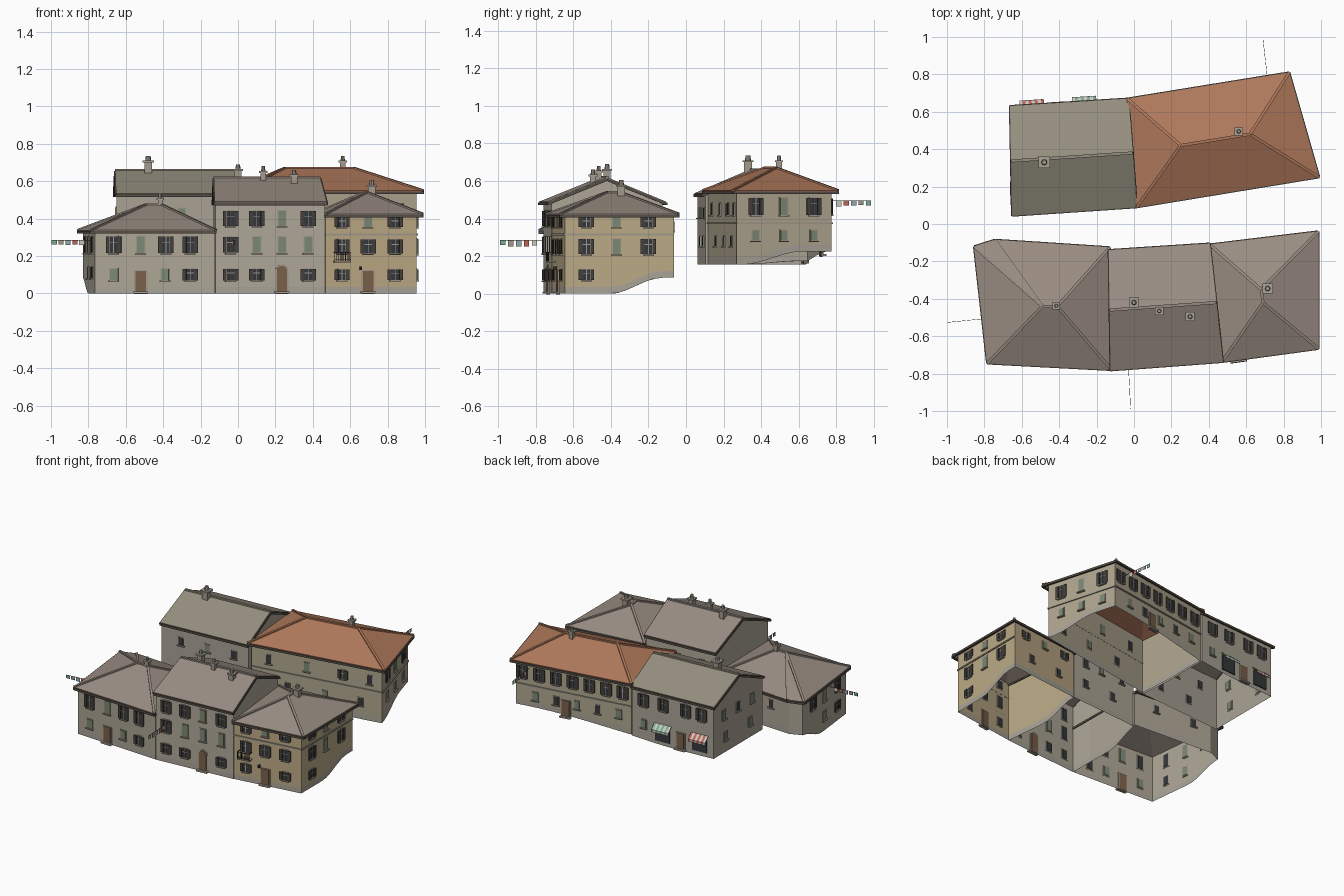
import bpy, bmesh, math, random
from mathutils import Vector, Matrix

if "Cube" in bpy.data.objects:
    bpy.data.objects.remove(bpy.data.objects["Cube"])
random.seed(4)

COL = dict(stone=(.40, .37, .31), glass=(.035, .04, .045), shutter=(.06, .05, .045), green=(.20, .25, .18),
           trim=(.36, .32, .26), wood=(.20, .12, .07), iron=(.03, .03, .03), gutter=(.10, .08, .065),
           red=(.5, .13, .1), pale=(.6, .58, .5), mint=(.2, .42, .3), blue=(.3, .4, .42))
MATS, PARTS = {}, {}

def material(name, rgb):
    if name not in MATS:
        MATS[name] = bpy.data.materials.new(name)
        MATS[name].diffuse_color = (*rgb, 1)
    return MATS[name]

def make_object(name, bm, mats):
    me = bpy.data.meshes.new(name)
    bm.to_mesh(me)
    bm.free()
    for m in mats:
        me.materials.append(m)
    ob = bpy.data.objects.new(name, me)
    bpy.context.collection.objects.link(ob)
    return ob

def part(name, mat):
    """One growing mesh per repeated kind of part."""
    if name not in PARTS:
        PARTS[name] = (bmesh.new(), mat)
    return PARTS[name][0]

def box(name, mat, frame, loc, size, tilt=0):
    m = frame @ Matrix.Translation(loc) @ Matrix.Rotation(tilt, 4, 'X') @ Matrix.Diagonal((*size, 1))
    bmesh.ops.create_cube(part(name, mat), size=1, matrix=m)

def beam(name, mat, p, q, w, h):
    p, q = Vector(p), Vector(q)
    m = Matrix.Translation((p + q) / 2) @ (q - p).to_track_quat('Y', 'Z').to_matrix().to_4x4()
    box(name, mat, m, (0, 0, 0), (w, (q - p).length, h))

def smooth(a, b, v):
    t = max(0, min(1, (v - a) / (b - a)))
    return t * t * (3 - 2 * t)

def ground(x, y):
    """Sloping street level at the foot of the walls."""
    if y < 0:
        return .085 * smooth(-.4, -.13, y)
    return .155 + .07 * smooth(.3, .62, y) * smooth(-.4, .7, x)

def walls(name, pts, eave, rgb, gables=(), rise=0):
    bm = bmesh.new()
    n = 10
    for i, a in enumerate(pts):
        b = pts[(i + 1) % len(pts)]
        prev = None
        for k in range(n + 1):
            t = k / n
            x, y = a[0] + (b[0] - a[0]) * t, a[1] + (b[1] - a[1]) * t
            top = eave + (rise * (1 - abs(2 * t - 1)) if i in gables else 0)
            z = ground(x, y)
            col = [bm.verts.new((x, y, h)) for h in (z, z + .035, top)]
            if prev:
                for j in range(2):
                    f = bm.faces.new((prev[j], col[j], col[j + 1], prev[j + 1]))
                    f.material_index = 1 - j
            prev = col
    bmesh.ops.remove_doubles(bm, verts=bm.verts, dist=1e-4)
    make_object(name + "_walls", bm, [material(name + "_plaster", rgb), material("stone", COL['stone'])])

def roof(name, eaves, z, ridge, zr, faces, rgb):
    bm = bmesh.new()
    vs = [bm.verts.new((*p, z)) for p in eaves] + [bm.verts.new((*p, zr)) for p in ridge]
    for f in faces:
        bm.faces.new([vs[i] for i in f])
    for e in bm.edges:
        p, q = (v.co.copy() for v in e.verts)
        if len(e.link_faces) == 2:
            beam(name + "_ridge_tiles", name + "_tile", p, q, .016, .012)
        else:
            d = Vector((0, 0, .012))
            beam("eave_boards", "gutter", p - d, q - d, .012, .014)
    COL[name + "_tile"] = rgb
    ob = make_object(name + "_roof", bm, [material(name + "_tile", rgb)])
    mod = ob.modifiers.new("thickness", 'SOLIDIFY')
    mod.thickness = .012
    mod.offset = -1

class Wall:
    """Local frame: x runs along the wall, -y points outward."""
    def __init__(self, pts, i):
        self.a, self.b = Vector(pts[i]), Vector(pts[(i + 1) % len(pts)])
        d = self.b - self.a
        self.len, self.axis = d.length, 0 if abs(d.x) > abs(d.y) else 1
        self.f = Matrix.Translation((*self.a, 0)) @ Matrix.Rotation(math.atan2(d.y, d.x), 4, 'Z')

    def s(self, c):
        k = self.axis
        return (c - self.a[k]) / (self.b[k] - self.a[k]) * self.len

    def window(self, c, z, w=.04, h=.075, kind='open'):
        s = self.s(c)
        box("window_frames", "trim", self.f, (s, 0, z), (w + .01, .008, h + .01))
        m = "green" if kind == 'shut' else "glass"
        box("closed_shutters" if kind == 'shut' else "window_panes", m, self.f, (s, 0, z), (w, .013, h))
        box("window_sills", "trim", self.f, (s, -.006, z - h / 2 - .005), (w + .018, .016, .007))
        if kind == 'open':
            for sg in (-1, 1):
                box("open_shutters", "shutter", self.f, (s + sg * w * .78, -.007, z), (w * .5, .006, h))
            box("window_bars", "trim", self.f, (s, -.007, z), (.004, .003, h))
            box("window_bars", "trim", self.f, (s, -.007, z + h * .15), (w, .003, .004))

    def row(self, cs, z, kinds, w=.04, h=.075):
        names = dict(o='open', s='shut', p='plain')
        for c, k in zip(cs, kinds):
            self.window(c, z, w, h, names[k])

    def door(self, c, z0, h=.12, w=.055, arch=False):
        s = self.s(c)
        box("door_frames", "trim", self.f, (s, 0, z0 + h / 2), (w + .016, .01, h + .008))
        box("doors", "wood", self.f, (s, 0, z0 + h / 2), (w, .016, h))
        box("door_steps", "stone", self.f, (s, -.01, z0 + .005), (w + .025, .025, .01))
        if arch:
            for nm, mt, r, dep in (("door_frames", "trim", w / 2 + .008, .01), ("doors", "wood", w / 2, .016)):
                m = self.f @ Matrix.Translation((s, 0, z0 + h)) @ Matrix.Rotation(math.pi / 2, 4, 'X')
                bmesh.ops.create_cone(part(nm, mt), cap_ends=True, segments=20, radius1=r, radius2=r, depth=dep, matrix=m)

    def band(self, z):
        box("string_courses", "trim", self.f, (self.len / 2, -.003, z), (self.len, .008, .009))

    def awning(self, c, z, colour, w=.13):
        s = self.s(c)
        box("shop_windows", "glass", self.f, (s, 0, z - .07), (w - .02, .014, .11))
        for k in range(8):
            x, m = s + (k - 3.5) * w / 8, (colour, "pale")[k % 2]
            box("awning_" + m, m, self.f, (x, -.02, z - .02), (w / 8, .052, .005), .7)
            box("awning_" + m, m, self.f, (x, -.04, z - .044), (w / 8, .004, .018))

# Footprints run front left, front right, back right, back left
A = [(-.765, -.725), (-.122, -.76), (-.125, -.145), (-.74, -.105), (-.83, -.14)]
B = [(-.12, -.76), (.465, -.715), (.405, -.125), (-.13, -.16)]
C = [(.467, -.713), (.955, -.645), (.955, -.065), (.41, -.125)]
D = [(-.65, .06), (.01, .105), (-.03, .655), (-.65, .615)]
E = [(.025, .118), (.955, .27), (.81, .775), (-.02, .648)]
walls("left_house", A, .338, (.42, .38, .30))
walls("middle_house", B, .49, (.43, .40, .32), (1, 3), .12)
walls("right_house", C, .425, (.50, .40, .24))
walls("rear_left_house", D, .535, (.41, .37, .30), (1, 3), .12)
walls("rear_right_house", E, .55, (.43, .38, .27))

# Roofs
grey, olive, clay = (.32, .265, .225), (.30, .275, .21), (.43, .19, .105)
HIP = [(0, 1, 5, 4), (1, 2, 5), (2, 3, 4, 5), (3, 0, 4)]
GABLE = [(0, 1, 5, 4), (2, 3, 4, 5)]
roof("left_house", [(-.785, -.745), (-.12, -.78), (-.13, -.125), (-.745, -.085), (-.855, -.12)], .338,
     [(-.49, -.44), (-.41, -.44)], .475, [(0, 1, 6, 5), (1, 2, 6), (2, 3, 5, 6), (3, 4, 5), (4, 0, 5)], grey)
roof("middle_house", [(-.125, -.782), (.475, -.737), (.405, -.105), (-.135, -.14)], .49,
     [(-.13, -.46), (.44, -.42)], .62, GABLE, grey)
roof("right_house", [(.47, -.737), (.987, -.667), (.985, -.04), (.405, -.11)], .425,
     [(.69, -.42), (.68, -.35)], .54, [(0, 1, 4), (1, 2, 5, 4), (2, 3, 5), (3, 0, 4, 5)], grey)
roof("rear_left_house", [(-.652, .045), (.015, .09), (-.03, .67), (-.663, .63)], .535,
     [(-.657, .337), (-.007, .38)], .66, GABLE, olive)
roof("rear_right_house", [(.015, .09), (.99, .25), (.83, .81), (-.035, .67)], .55,
     [(.25, .42), (.62, .48)], .67, HIP, clay)

# Street fronts of the front row
w = Wall(A, 0)
w.row((-.665, -.52, -.385, -.255), .26, "osoo", h=.09)
w.row((-.665, -.39, -.255), .10, "sso", h=.06)
w.door(-.52, 0)
w = Wall(B, 0)
cols = (-.04, .10, .235, .375)
w.row(cols, .40, "ooso", h=.08)
w.row(cols, .26, "osss", h=.085)
w.row((-.04, .10, .375), .10, "ooo", h=.06)
w.door(.235, 0, arch=True)
w = Wall(C, 0)
cols = (.555, .695, .84)
w.row(cols, .38, "oso", h=.05)
w.row(cols, .25, "ooo", h=.075)
w.row((.555, .84), .10, "oo", h=.055)
w.door(.695, 0)
w.band(.315)
# Balcony and wall lamp
s = w.s(.555)
box("balcony_slab", "trim", w.f, (s, -.02, .17), (.09, .04, .008))
for z in (.18, .22):
    box("balcony_rails", "iron", w.f, (s, -.038, z), (.09, .004, .004))
for k in range(10):
    box("balcony_rails", "iron", w.f, (s - .043 + k * .0096, -.038, .197), (.003, .003, .05))
for sg in (-1, 1):
    box("balcony_rails", "iron", w.f, (s + sg * .043, -.02, .22), (.004, .038, .004))
box("wall_lamp", "iron", w.f, (w.s(.655), -.012, .135), (.01, .02, .018))

# Sides and backs of the front row
w = Wall(C, 1)
w.row((-.53, -.37, -.20), .38, "oso", h=.05)
w.row((-.53, -.37, -.20), .25, "oso", h=.08)
w.row((-.53,), .10, "o", h=.055)
w.band(.315)
w = Wall(A, 4)
w.row((-.27, -.43, -.60), .26, "oso", h=.085)
w.row((-.43, -.60), .11, "so", h=.06)
Wall(A, 2).row((-.6, -.3), .26, "pp", .035, .05)
Wall(B, 2).row((-.02, .16, .3), .38, "psp", .035, .05)
Wall(B, 2).row((.06, .3), .23, "pp", .035, .05)
Wall(C, 2).row((.5, .68, .86), .36, "oso", .035, .05)
Wall(C, 2).row((.55, .8), .21, "pp", .035, .05)

# Rear row
w = Wall(E, 1)
w.row((.37, .52, .68), .465, "oso", h=.09)
w.row((.37, .52, .68), .31, "sss", .035, .055)
w.band(.375)
w = Wall(E, 2)
w.row([.04 + .12 * k for k in range(7)], .465, "ooooooo", h=.085)
w.row([.07 + .15 * k for k in range(5)], .305, "spsps", .035, .055)
w.door(.45, .2)
w.band(.375)
w = Wall(E, 0)
w.row((.15, .42, .68, .87), .45, "psop", .035, .06)
w.row((.28, .55, .8), .28, "psp", .035, .05)
w.band(.375)
w = Wall(D, 2)
w.row((-.12, -.27, -.44, -.56), .45, "oooo", h=.085)
w.awning(-.265, .31, "mint")
w.awning(-.545, .31, "red")
w.door(-.4, .16)
w.window(-.12, .28, .035, .055, 'shut')
w = Wall(D, 3)
w.row((.18, .34, .5), .43, "sps", .035, .06)
w.row((.2, .48), .27, "ss", .035, .055)
w = Wall(D, 0)
w.row((-.5, -.3, -.1), .43, "psp", .035, .05)
w.row((-.4, -.15), .28, "pp", .035, .05)

# Chimneys with caps and pots
I = Matrix.Identity(4)
for x, y, z0, z1, r in ((-.48, .33, .6, .735, .042), (.56, .495, .6, .735, .03), (-.415, -.437, .42, .535, .028),
                        (0, -.42, .55, .69, .036), (.135, -.465, .55, .68, .03), (.3, -.495, .53, .66, .034),
                        (.715, -.345, .47, .605, .038)):
    box("chimney_stacks", "trim", I, (x, y, (z0 + z1 - .03) / 2), (r, r, z1 - z0 - .03))
    box("chimney_caps", "stone", I, (x, y, z1 - .03), (r * 1.45, r * 1.45, .01))
    bmesh.ops.create_cone(part("chimney_pots", "trim"), cap_ends=True, segments=8, radius1=r * .4, radius2=r * .3,
                          depth=.03, matrix=Matrix.Translation((x, y, z1 - .015)))

# Washing lines reaching out over the lanes
for p, q in (((-.79, -.505, .285), (-.995, -.526, .285)), ((-.03, -.755, .285), (-.018, -.99, .285)),
             ((.715, .765, .495), (.69, .985, .495))):
    p, q = Vector(p), Vector(q)
    beam("washing_lines", "iron", p, q, .002, .002)
    for k in range(5):
        c, m = p.lerp(q, .22 + k * .18), ("pale", "red", "blue", "trim", "mint")[k]
        h = random.uniform(.022, .036)
        d = (q - p).normalized() * .014
        c.z -= h / 2
        beam("laundry_" + m, m, c - d, c + d, .002, h)

for name, (bm, m) in PARTS.items():
    make_object(name, bm, [material(m, COL[m])])

for m in bpy.data.materials:
    if m.users and not m.is_grease_pencil:
        m.use_nodes = True
        m.node_tree.nodes["Principled BSDF"].inputs["Base Color"].default_value = m.diffuse_color
